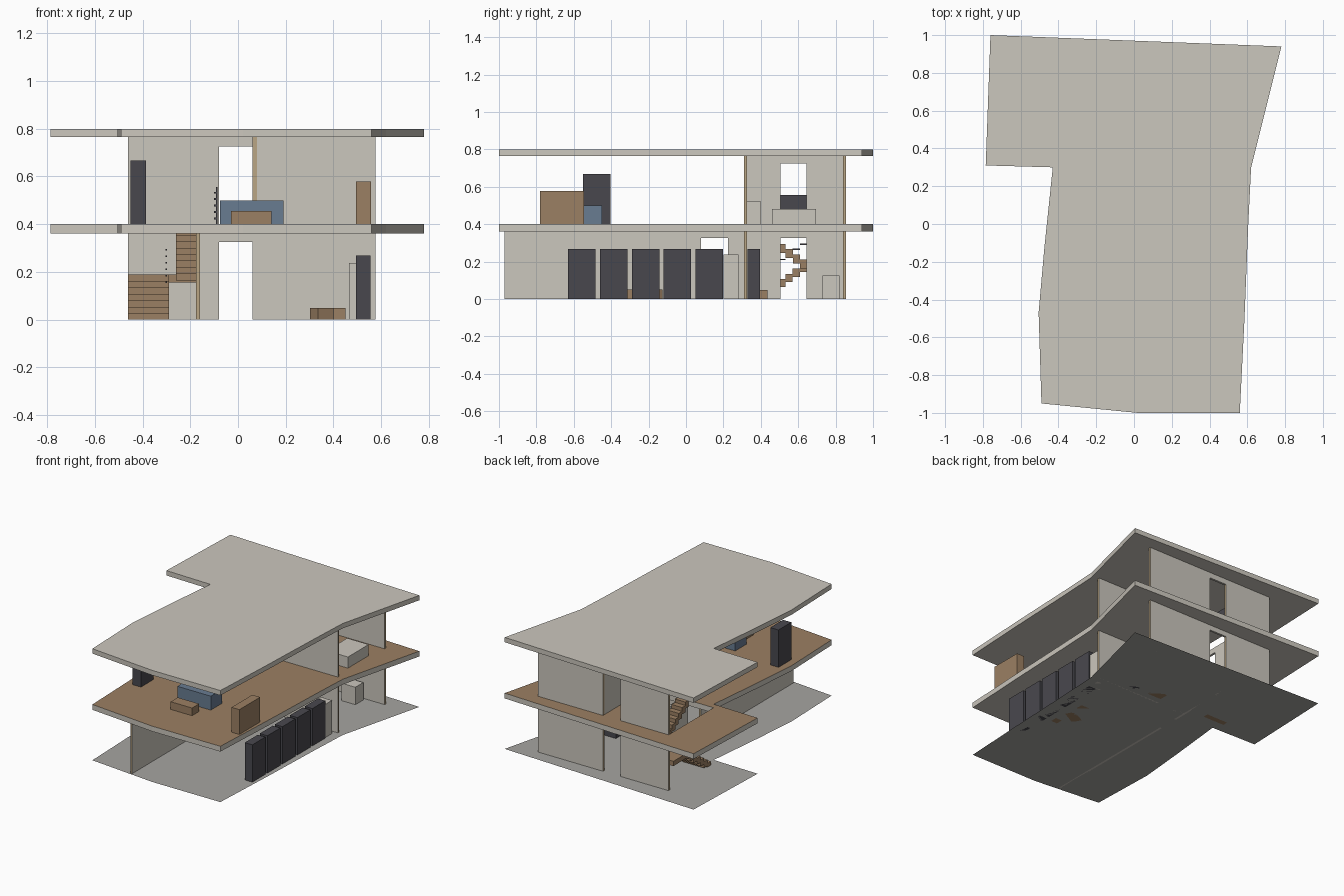
import bpy, bmesh
from mathutils import Vector, Matrix

if "Cube" in bpy.data.objects:
    bpy.data.objects.remove(bpy.data.objects["Cube"], do_unlink=True)


def material(name, rgb):
    m = bpy.data.materials.new(name)
    m.use_nodes = True
    m.diffuse_color = (*rgb, 1)
    m.node_tree.nodes["Principled BSDF"].inputs["Base Color"].default_value = (*rgb, 1)
    return m


CONCRETE = material("pale concrete", (0.60, 0.57, 0.51))
GROUND = material("grey ground", (0.38, 0.375, 0.355))
WOOD = material("brown wood", (0.33, 0.215, 0.125))
TAN = material("tan wall core", (0.49, 0.38, 0.235))
DARK = material("charcoal", (0.066, 0.064, 0.076))
BLUE = material("slate blue", (0.14, 0.2, 0.285))


def finish(name, bm, *mats):
    bmesh.ops.recalc_face_normals(bm, faces=bm.faces)
    me = bpy.data.meshes.new(name)
    bm.to_mesh(me)
    bm.free()
    ob = bpy.data.objects.new(name, me)
    bpy.context.collection.objects.link(ob)
    for m in mats:
        me.materials.append(m)
    return ob


def box(name, xs, ys, zs, mat, turn=0):
    bm = bmesh.new()
    size = Vector((xs[1] - xs[0], ys[1] - ys[0], zs[1] - zs[0]))
    mid = Vector((sum(xs), sum(ys), sum(zs))) / 2
    place = Matrix.Translation(mid) @ Matrix.Rotation(turn, 4, 'Z') @ Matrix.Diagonal((*size, 1))
    bmesh.ops.create_cube(bm, size=1, matrix=place)
    return finish(name, bm, mat)


def prism(points, offset):
    """Polygon extruded along an offset vector."""
    bm = bmesh.new()
    face = bm.faces.new([bm.verts.new(p) for p in points])
    if offset:
        new = bmesh.ops.extrude_face_region(bm, geom=[face], use_keep_orig=True)
        moved = [g for g in new["geom"] if isinstance(g, bmesh.types.BMVert)]
        bmesh.ops.translate(bm, verts=moved, vec=offset)
    return bm


def wall(name, axis, run, across, z0, doors=()):
    """Wall along x (axis 0) or y (axis 1) with door notches; its ends show the core."""
    top, head = z0 + 0.365, z0 + 0.325
    outline = [(run[0], top), (run[0], z0)]
    for a, b in doors:
        outline += [(a, z0), (a, head), (b, head), (b, z0)]
    outline += [(run[1], z0), (run[1], top)]
    thick = across[1] - across[0]
    if axis == 0:
        bm = prism([(s, across[0], z) for s, z in outline], Vector((0, thick, 0)))
    else:
        bm = prism([(across[0], s, z) for s, z in outline], Vector((thick, 0, 0)))
    bm.normal_update()
    for f in bm.faces:
        f.material_index = int(abs(f.normal[axis]) > 0.9)
    return finish(name, bm, CONCRETE, TAN)


# Ground sheet, middle slab and roof share one plan
PLAN = [(-0.49, -0.95), (0.02, -1), (0.56, -1), (0.585, -0.5), (0.605, 0), (0.62, 0.3),
        (0.78, 0.94), (-0.76, 1), (-0.785, 0.31), (-0.43, 0.3), (-0.475, -0.13), (-0.505, -0.47)]


def slab(name, z0, z1, *mats):
    offset = Vector((0, 0, z1 - z0)) if z1 > z0 else None
    return finish(name, prism([(x, y, z0) for x, y in PLAN], offset), *mats)


slab("ground", 0, 0, GROUND)
slab("roof_slab", 0.765, 0.8, CONCRETE)
floor = slab("upper_floor_slab", 0.362, 0.4, CONCRETE, WOOD)

# Stairwell cut through the middle slab
cutter = box("stairwell_cutter", (-0.46, -0.1), (0.345, 0.84), (0.3, 0.5), CONCRETE)
cutter.hide_render = True
cut = floor.modifiers.new("stairwell", 'BOOLEAN')
cut.operation, cut.solver, cut.object = 'DIFFERENCE', 'EXACT', cutter
bpy.context.view_layer.objects.active = floor
bpy.ops.object.modifier_apply(modifier=cut.name)
bpy.data.objects.remove(cutter, do_unlink=True)
for p in floor.data.polygons:
    p.material_index = int(p.normal.z > 0.9)

# Walls
DOOR = (-0.08, 0.06)
INNER = (0.505, 0.645)
for level, z in (("lower", 0), ("upper", 0.4)):
    wall(level + "_back_wall", 0, (-0.46, 0.575), (0.84, 0.855), z, [DOOR])
wall("lower_cross_wall", 0, (-0.16, 0.575), (0.31, 0.325), 0, [DOOR])
wall("upper_cross_wall", 0, (0.08, 0.575), (0.31, 0.325), 0.4)
wall("lower_long_wall", 1, (-0.97, 0.84), (-0.175, -0.16), 0, [(0.08, 0.225), INNER])
wall("upper_room_wall", 1, (0.31, 0.84), (0.06, 0.08), 0.4, [INNER])

# Staircase: two flights and a landing
RISE, RUN = 0.027, 0.039
for i in range(7):
    top = RISE * (i + 1)
    y = 0.375 + RUN * i
    box("lower_step", (-0.46, -0.29), (y, y + RUN), (max(0, top - 0.045), top), WOOD)
    if i:
        box("lower_handrail", (-0.304, -0.297), (y, y + RUN), (top + 0.1, top + 0.107), DARK)
for i in range(8):
    top = 0.212 + RISE * i
    y = 0.61 - RUN * i
    box("upper_step", (-0.26, -0.176), (y, y + RUN), (top - 0.048, min(top, 0.398)), WOOD)
box("stair_landing", (-0.46, -0.176), (0.645, 0.8), (0.155, 0.189), WOOD)

# Stairwell railing
box("railing_panel", (-0.093, -0.086), (0.345, 0.84), (0.4, 0.555), DARK)
for i in range(5):
    z = 0.42 + 0.027 * i
    box("railing_bar", (-0.101, -0.093), (0.345, 0.84), (z, z + 0.008), DARK)

# Lower floor furniture
for i in range(5):
    y = -0.63 + 0.17 * i
    box("tall_cabinet", (0.495, 0.555), (y, y + 0.147), (0, 0.268), DARK)
box("pale_cabinet", (0.465, 0.55), (0.2, 0.28), (0, 0.238), CONCRETE)
box("bath_cabinet", (0.28, 0.41), (0.33, 0.395), (0, 0.268), DARK)
box("pale_block", (0.31, 0.42), (0.73, 0.82), (0, 0.125), CONCRETE)
box("low_stand", (0.08, 0.19), (0.37, 0.437), (0, 0.047), WOOD)
box("low_table", (0.31, 0.43), (-0.22, -0.15), (0, 0.05), WOOD, 0.5)
box("low_bench", (0.36, 0.43), (-0.08, -0.03), (0, 0.05), WOOD)
box("low_stool", (0.4, 0.45), (-0.32, -0.27), (0, 0.05), WOOD)

# Upper floor furniture
box("sideboard", (0.495, 0.557), (-0.78, -0.545), (0.4, 0.578), WOOD)
box("sofa", (-0.075, 0.19), (-0.58, -0.45), (0.4, 0.5), BLUE)
box("coffee_table", (-0.03, 0.14), (-0.72, -0.64), (0.4, 0.455), WOOD)
box("dark_cupboard", (-0.45, -0.385), (-0.55, -0.405), (0.4, 0.668), DARK)
box("bed", (0.38, 0.55), (0.46, 0.695), (0.4, 0.48), CONCRETE)
box("bedroom_cupboard", (0.39, 0.5), (0.326, 0.4), (0.4, 0.52), CONCRETE)
